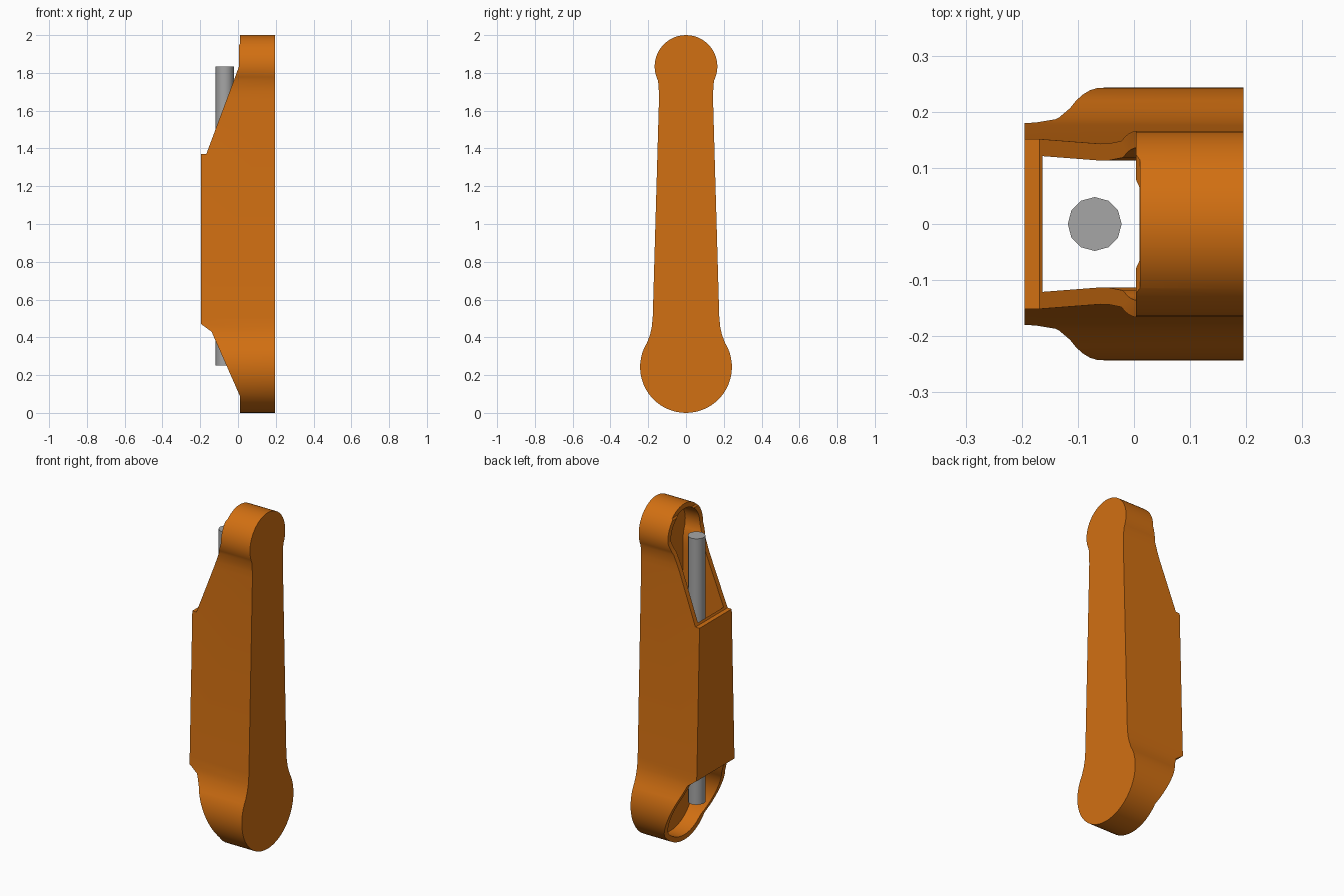
import bpy, bmesh, math
from mathutils import Vector

old = bpy.data.objects.get("Cube")
if old:
    bpy.data.objects.remove(old, do_unlink=True)


def material(name, rgb):
    m = bpy.data.materials.new(name)
    m.use_nodes = True
    m.diffuse_color = (*rgb, 1)
    node = next(n for n in m.node_tree.nodes if n.type == 'BSDF_PRINCIPLED')
    node.inputs["Base Color"].default_value = (*rgb, 1)
    return m


orange = material("orange", (0.64, 0.16, 0.006))
grey = material("grey", (0.38, 0.38, 0.38))


def prism(name, points, depth, mat):
    """Extrude a closed 3D outline along the depth vector."""
    bm = bmesh.new()
    face = bm.faces.new([bm.verts.new(p) for p in points])
    new = bmesh.ops.extrude_face_region(bm, geom=[face])["geom"]
    bmesh.ops.translate(bm, vec=depth, verts=[v for v in new if isinstance(v, bmesh.types.BMVert)])
    bmesh.ops.recalc_face_normals(bm, faces=bm.faces)
    me = bpy.data.meshes.new(name)
    bm.to_mesh(me)
    bm.free()
    me.materials.append(mat)
    ob = bpy.data.objects.new(name, me)
    bpy.context.collection.objects.link(ob)
    return ob


def activate(ob):
    bpy.ops.object.select_all(action='DESELECT')
    ob.select_set(True)
    bpy.context.view_layer.objects.active = ob


def boolean(ob, cutter, operation):
    cutter.hide_render = True
    mod = ob.modifiers.new("cut", 'BOOLEAN')
    mod.operation, mod.object, mod.solver = operation, cutter, 'EXACT'
    activate(ob)
    bpy.ops.object.modifier_apply(modifier=mod.name)
    bpy.data.objects.remove(cutter, do_unlink=True)


def arc(cz, r, a0, a1, n):
    return [(r * math.cos(a), cz + r * math.sin(a))
            for a in (math.radians(a0 + (a1 - a0) * i / n) for i in range(n + 1))]


def inset(pts, d):
    """Offset a counter-clockwise outline inwards with mitred corners."""
    out = []
    for i, p in enumerate(pts):
        a, b, c = Vector(pts[i - 1]), Vector(p), Vector(pts[(i + 1) % len(pts)])
        e, f = (b - a).normalized(), (c - b).normalized()
        n1, n2 = Vector((-e.y, e.x)), Vector((-f.y, f.x))
        out.append(tuple(b + (n1 + n2) * d / (1 + n1.dot(n2))))
    return out


# Outline of the arm in (y, z): big round foot, tapered shank, small round head
half = arc(0.243, 0.243, -90, 32, 18)
half += [(0.190, 0.415), (0.181, 0.455), (0.176, 0.51), (0.143, 1.66), (0.1435, 1.70)]
half += arc(1.834, 0.166, -27, 90, 16)
outline = half + [(-y, z) for y, z in half[-2:0:-1]]

# Side silhouette in (x, z)
side = [(0.3, -0.1), (0.01, -0.1), (0.01, 0.09), (-0.14, 0.43), (-0.195, 0.47),
        (-0.195, 1.37), (-0.168, 1.37), (0.004, 1.83), (0.004, 1.945), (0.011, 1.955),
        (0.011, 2.1), (0.3, 2.1)]

# Hollow cover: outline trimmed by the silhouette, then emptied
cover = prism("arm_cover", [(-0.3, y, z) for y, z in outline], (0.495, 0, 0), orange)
trim = prism("trim_cutter", [(x, -0.4, z) for x, z in side], (0, 0.8, 0), orange)
boolean(cover, trim, 'INTERSECT')
cavity = prism("cavity_cutter", [(-0.163, y, z) for y, z in inset(outline, 0.03)],
               (0.263, 0, 0), orange)
boolean(cover, cavity, 'DIFFERENCE')

# Shaft running through the cover
ring = [(-0.07 + 0.048 * math.cos(i * math.pi / 6), 0.048 * math.sin(i * math.pi / 6), 0.25)
        for i in range(12)]
shaft = prism("shaft", ring, (0, 0, 1.583), grey)

for ob in (cover, shaft):
    activate(ob)
    bpy.ops.object.shade_smooth_by_angle(angle=math.radians(32))
